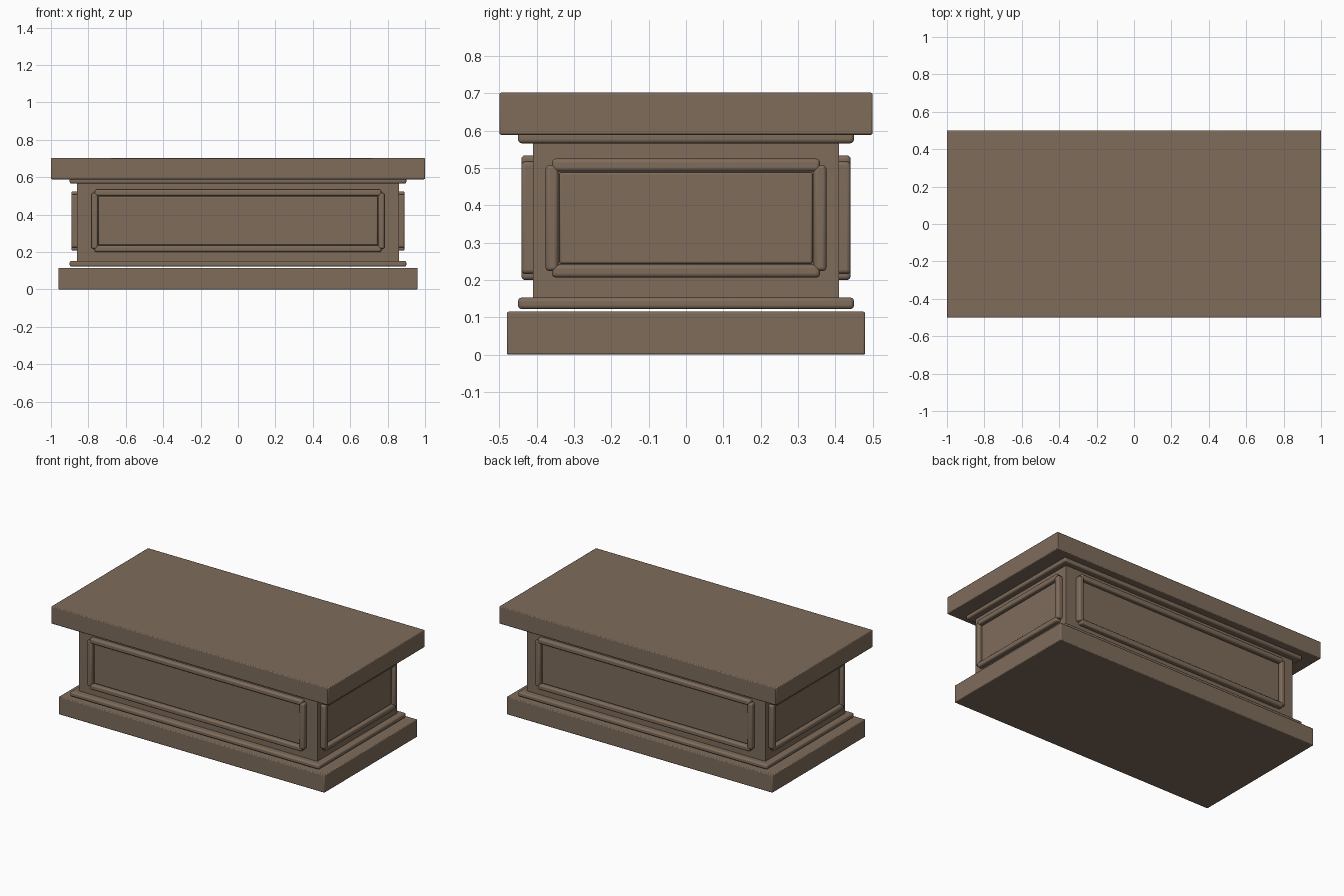
import bpy
import bmesh
import math
from mathutils import Matrix

cube = bpy.data.objects.get("Cube")
if cube:
    bpy.data.objects.remove(cube, do_unlink=True)

# Single flat colour
STONE = (0.21, 0.15, 0.105, 1.0)
mat = bpy.data.materials.new("warm_brown_stone")
mat.use_nodes = True
mat.diffuse_color = STONE
bsdf = next(n for n in mat.node_tree.nodes if n.type == "BSDF_PRINCIPLED")
bsdf.inputs["Base Color"].default_value = STONE
bsdf.inputs["Roughness"].default_value = 0.8


def block(name, low, high, bevel, segments=2, turn=0.0):
    """Bevelled box between two corners, turned about the z axis."""
    size = [b - a for a, b in zip(low, high)]
    centre = [(a + b) / 2 for a, b in zip(low, high)]
    bm = bmesh.new()
    bmesh.ops.create_cube(bm, size=1.0)
    bm.transform(Matrix.Rotation(turn, 4, "Z") @ Matrix.Translation(centre)
                 @ Matrix.Diagonal((*size, 1.0)))
    mesh = bpy.data.meshes.new(name)
    bm.to_mesh(mesh)
    bm.free()
    mesh.materials.append(mat)
    obj = bpy.data.objects.new(name, mesh)
    bpy.context.collection.objects.link(obj)
    if bevel:
        mod = obj.modifiers.new("soft_edges", "BEVEL")
        mod.width = bevel
        mod.segments = segments
    return obj


def slab(name, half_x, half_y, z0, z1, bevel, segments=2):
    return block(name, (-half_x, -half_y, z0), (half_x, half_y, z1), bevel, segments)


# Stacked slabs from the floor up
slab("base_slab", 0.96, 0.48, 0.0, 0.115, 0.005)
slab("lower_moulding", 0.90, 0.45, 0.122, 0.153, 0.01, 3)
slab("body", 0.86, 0.41, 0.135, 0.58, 0)
slab("upper_moulding", 0.90, 0.45, 0.566, 0.597, 0.01, 3)
slab("top_slab", 1.0, 0.5, 0.589, 0.702, 0.005)


def framed_panel(side, turn, wall, half, z0, z1):
    """Raised panel edged by four rounded bars on one wall."""
    bar, step = 0.034, 0.017
    back, front = -wall + 0.01, -wall - 0.031
    for label, bottom in (("lower", z0), ("upper", z1 - bar)):
        block(f"{side}_{label}_bar", (-half + step, front, bottom),
              (half - step, back, bottom + bar), 0.01, 3, turn)
    for label, sign in (("first", -1), ("second", 1)):
        edges = sorted((sign * half, sign * (half - bar)))
        block(f"{side}_{label}_upright", (edges[0], front, z0 + step),
              (edges[1], back, z1 - step), 0.01, 3, turn)
    inset = bar + 0.003
    block(f"{side}_panel", (-half + inset, -wall - 0.012, z0 + inset),
          (half - inset, back, z1 - inset), 0.005, 2, turn)


# Long walls, then short walls
framed_panel("front", 0.0, 0.41, 0.783, 0.20, 0.534)
framed_panel("back", math.pi, 0.41, 0.783, 0.20, 0.534)
framed_panel("left", math.pi / 2, 0.86, 0.376, 0.207, 0.525)
framed_panel("right", -math.pi / 2, 0.86, 0.376, 0.207, 0.525)

# Smooth the rounded bevels and keep the flat faces crisp
for obj in bpy.context.scene.objects:
    obj.select_set(obj.type == "MESH" and mat.name in obj.data.materials)
    if obj.select_get():
        bpy.context.view_layer.objects.active = obj
bpy.ops.object.shade_smooth_by_angle(angle=math.radians(35))
